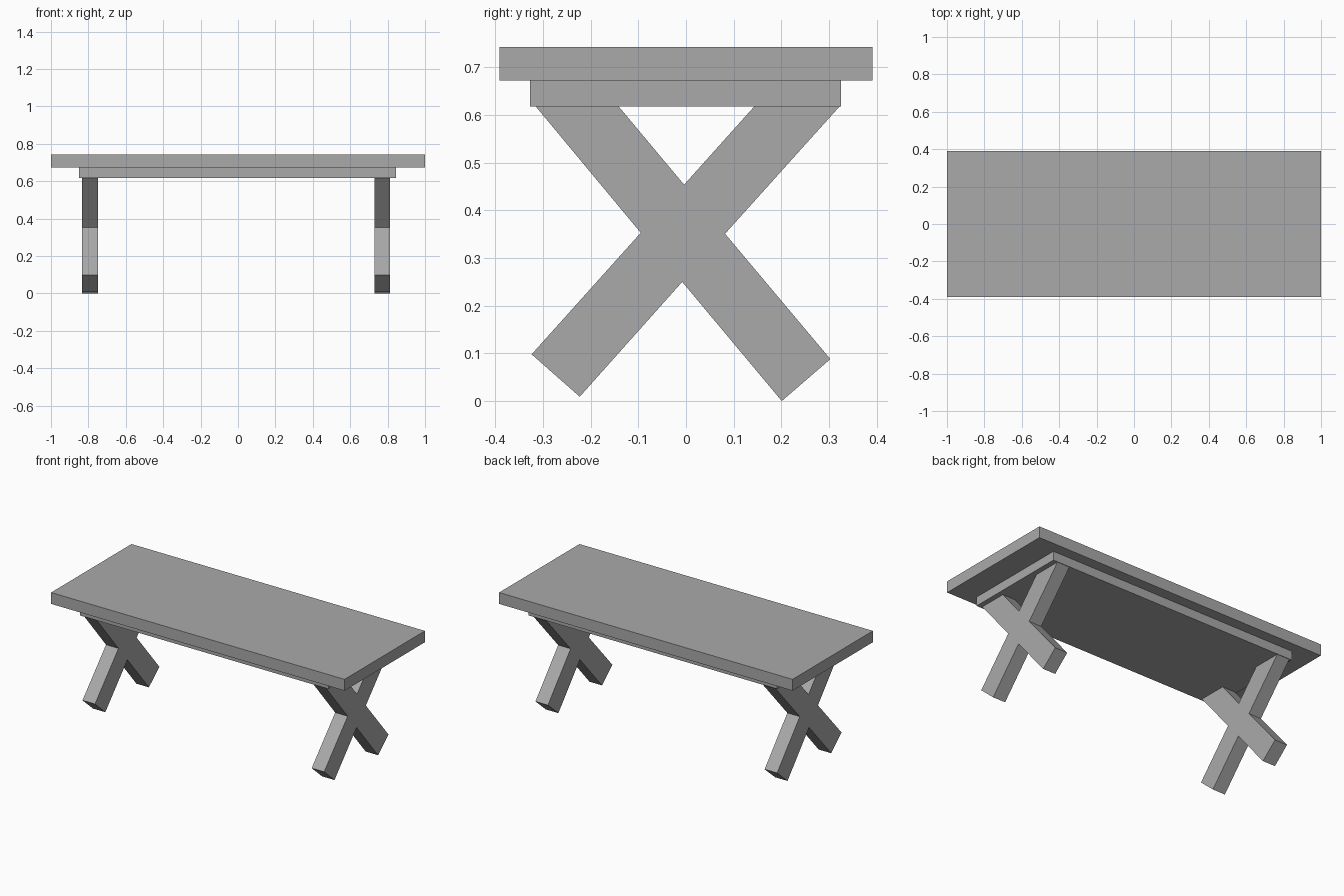
import bpy
import bmesh

cube = bpy.data.objects.get("Cube")
if cube:
    bpy.data.objects.remove(cube, do_unlink=True)

# Single grey finish
grey = bpy.data.materials.new("plain_grey")
grey.use_nodes = True
color = (0.4, 0.4, 0.4, 1)
grey.diffuse_color = color
grey.node_tree.nodes["Principled BSDF"].inputs["Base Color"].default_value = color


def extrude_profile(name, profile, x0, x1):
    """Extrude a closed (y, z) outline along x into a flat-faced solid."""
    bm = bmesh.new()
    face = bm.faces.new([bm.verts.new((x0, y, z)) for y, z in profile])
    result = bmesh.ops.extrude_face_region(bm, geom=[face])
    verts = [v for v in result["geom"] if isinstance(v, bmesh.types.BMVert)]
    bmesh.ops.translate(bm, verts=verts, vec=(x1 - x0, 0, 0))
    bmesh.ops.recalc_face_normals(bm, faces=bm.faces)
    mesh = bpy.data.meshes.new(name)
    bm.to_mesh(mesh)
    bm.free()
    mesh.materials.append(grey)
    obj = bpy.data.objects.new(name, mesh)
    bpy.context.collection.objects.link(obj)
    return obj


def slab(name, x0, x1, y0, y1, z0, z1):
    return extrude_profile(name, [(y0, z0), (y1, z0), (y1, z1), (y0, z1)], x0, x1)


# Top board and the smaller support board beneath it
slab("table_top", -1, 1, -0.391, 0.391, 0.673, 0.743)
slab("support_board", -0.849, 0.845, -0.327, 0.325, 0.618, 0.673)

# Crossed legs: feet cut square, upper ends cut level under the support board
cross = [
    (-0.223, 0.009), (-0.008, 0.25), (0.201, 0.0), (0.303, 0.088),
    (0.082, 0.351), (0.323, 0.619), (0.144, 0.619), (-0.004, 0.454),
    (-0.142, 0.619), (-0.316, 0.619), (-0.095, 0.353), (-0.324, 0.098),
]
for name, x0, x1 in (("right_crossed_legs", -0.833, -0.748),
                     ("left_crossed_legs", 0.729, 0.814)):
    extrude_profile(name, cross, x0, x1)
